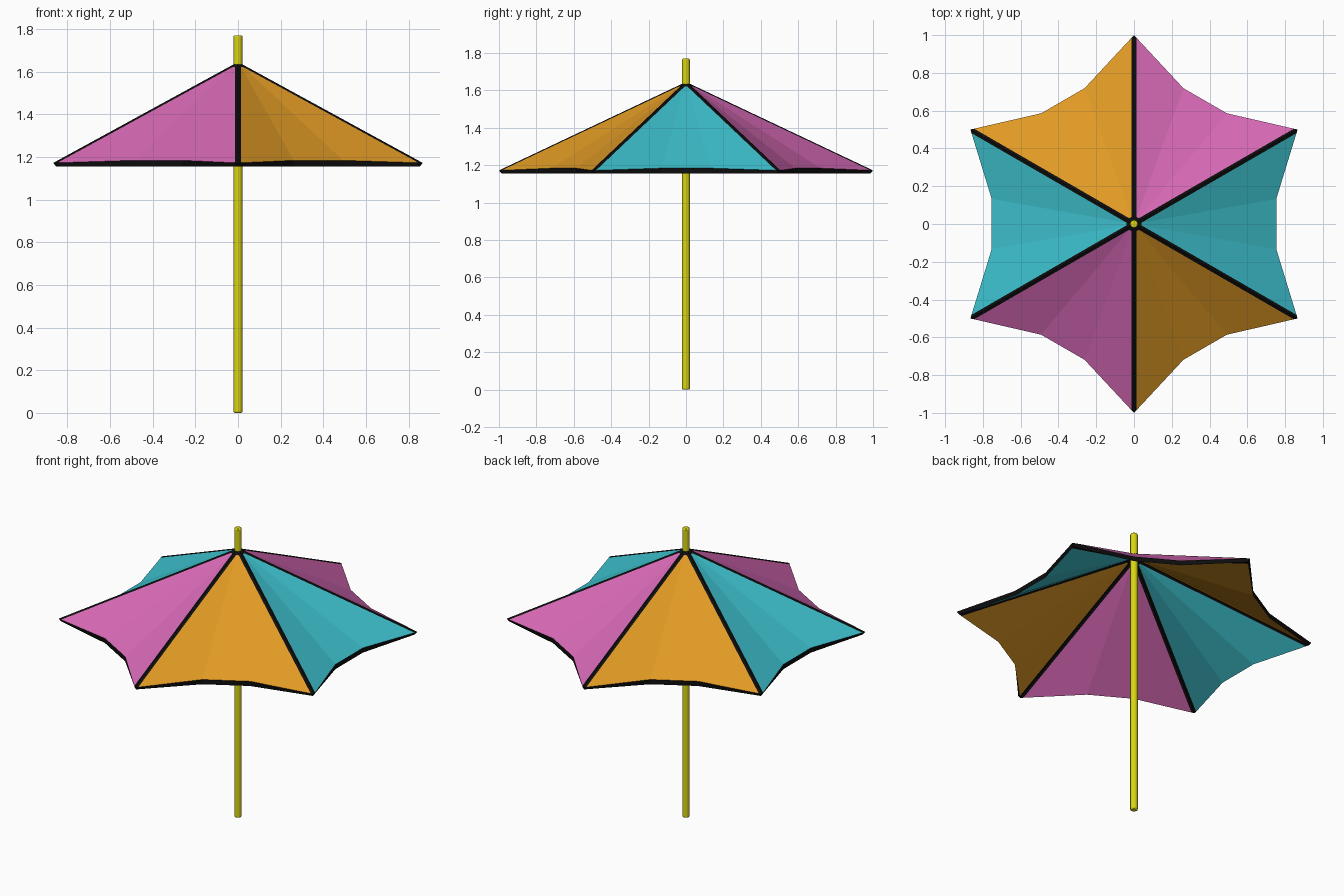
import bpy, bmesh, math
from mathutils import Vector

if "Cube" in bpy.data.objects:
    bpy.data.objects.remove(bpy.data.objects["Cube"])


def material(name, color):
    m = bpy.data.materials.new(name)
    m.diffuse_color = (*color, 1)
    m.use_nodes = True
    m.node_tree.nodes["Principled BSDF"].inputs["Base Color"].default_value = m.diffuse_color
    return m


teal = material("teal cloth", (0.048, 0.55, 0.63))
pink = material("pink cloth", (0.70, 0.145, 0.48))
orange = material("orange cloth", (0.745, 0.323, 0.018))
black = material("black trim", (0.004, 0.004, 0.004))
yellow = material("yellow pole", (0.70, 0.67, 0.007))


def polar(r, deg, z):
    a = math.radians(deg)
    return Vector((r * math.cos(a), r * math.sin(a), z))


def sector(mid, top):
    """Points of one scalloped panel: apex, rib strip ends, rim outline."""
    apex = Vector((0, 0, 1.645 if top else 1.615))
    tip_r, tip_z = (1.0, 1.172) if top else (0.985, 1.155)
    rim_z = 1.184 if top else 1.155
    t0, t1 = polar(tip_r, mid - 30, tip_z), polar(tip_r, mid + 30, tip_z)
    m0, m1 = polar(0.765, mid - 10, rim_z), polar(0.765, mid + 10, rim_z)
    f = 0.052                                   # rib half width, as a share
    p0, p1 = t0.lerp(m0, f), t1.lerp(m1, f)
    q0, q1 = apex.lerp(m0, f), apex.lerp(m1, f)
    return apex, q0, q1, [t0, p0, m0, m1, p1, t1]


# Canopy: six panels with black ribs, upper and lower skin, black rim
bm = bmesh.new()


def face(points, mat):
    f = bm.faces.new([bm.verts.new(p) for p in points])
    f.material_index = mat


for k in range(6):
    cloth = k % 3
    rims = []
    for top in (True, False):
        a, q0, q1, rim = sector(60 * k, top)
        t0, p0, m0, m1, p1, t1 = rim
        rims.append(rim)
        polys = [((a, t0, p0, q0), 3), ((q0, p0, m0), cloth),
                 ((q0, m0, m1, q1), cloth), ((q1, m1, p1), cloth),
                 ((a, q1, p1, t1), 3), ((a, q0, q1), 3)]
        for pts, mat in polys:
            face(pts if top else pts[::-1], mat)
    up, low = rims
    for i in range(5):
        face((low[i], low[i + 1], up[i + 1], up[i]), 3)

bmesh.ops.remove_doubles(bm, verts=bm.verts, dist=0.0001)
mesh = bpy.data.meshes.new("canopy")
bm.to_mesh(mesh)
bm.free()
for m in (teal, pink, orange, black):
    mesh.materials.append(m)
canopy = bpy.data.objects.new("canopy", mesh)
bpy.context.collection.objects.link(canopy)

# Pole with a softened top and bottom edge
bpy.ops.mesh.primitive_cylinder_add(vertices=16, radius=0.021, depth=1.77,
                                    location=(0, 0, 0.885))
pole = bpy.context.object
pole.name = "pole"
pole.data.materials.append(yellow)
bev = pole.modifiers.new("edge", 'BEVEL')
bev.width = 0.006
bev.segments = 2
bev.limit_method = 'ANGLE'
bev.angle_limit = math.radians(40)
bpy.ops.object.shade_smooth_by_angle(angle=math.radians(40))
